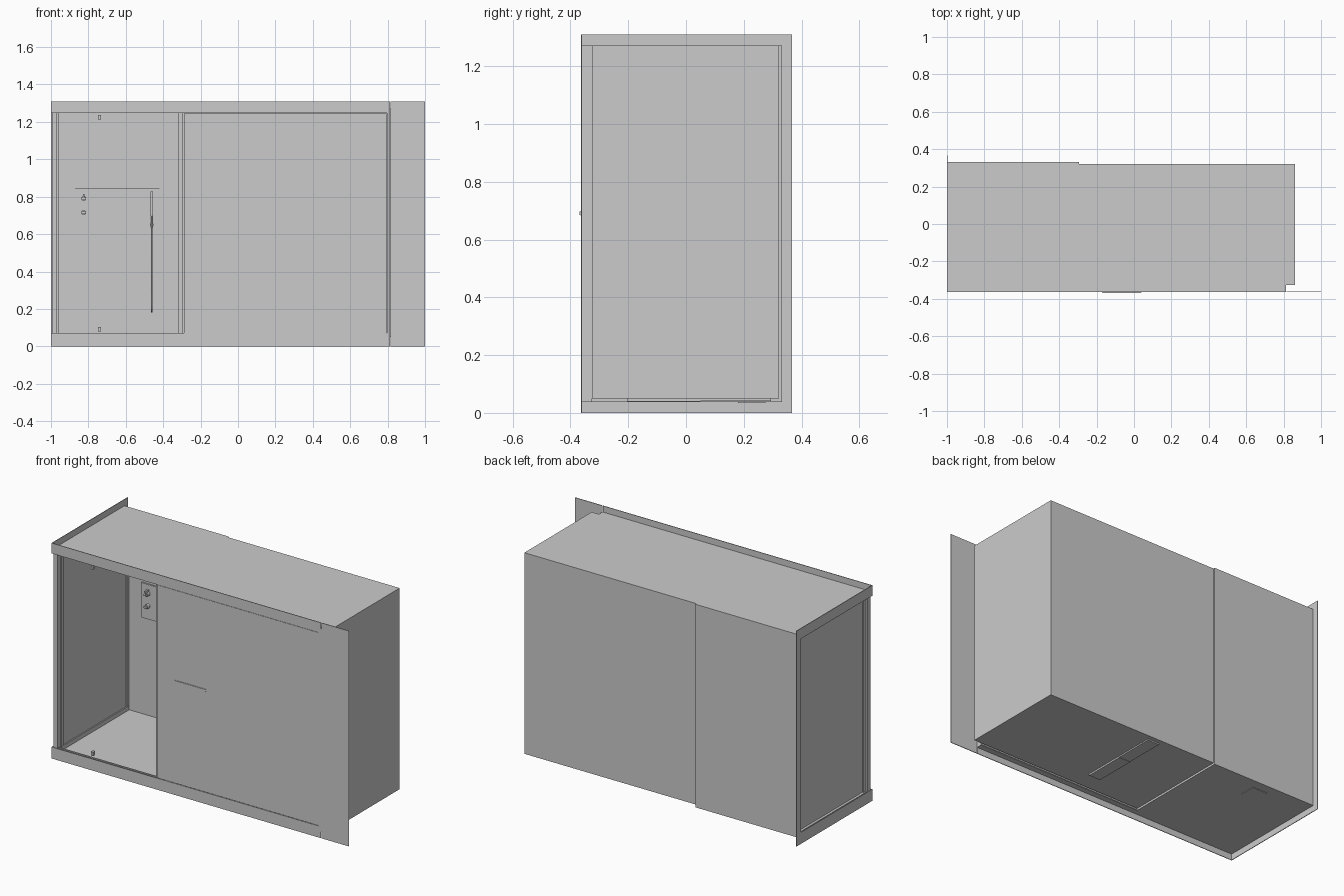
import bpy, bmesh
from mathutils import Vector

if "Cube" in bpy.data.objects:
    bpy.data.objects.remove(bpy.data.objects["Cube"])


def box(name, x, y, z, bevel=0.0):
    """Axis-aligned slab given by its (min, max) ranges."""
    bm = bmesh.new()
    bmesh.ops.create_cube(bm, size=1)
    for v in bm.verts:
        v.co = Vector([(r[0] + r[1]) / 2 + c * (r[1] - r[0]) for r, c in zip((x, y, z), v.co)])
    if bevel:
        bmesh.ops.bevel(bm, geom=bm.edges[:], offset=bevel, segments=2, affect='EDGES')
    me = bpy.data.meshes.new(name)
    bm.to_mesh(me)
    bm.free()
    ob = bpy.data.objects.new(name, me)
    bpy.context.collection.objects.link(ob)
    return ob


def knob(name, x, y, z, r, depth):
    """Short cylinder sticking out of the back wall towards the front."""
    bpy.ops.mesh.primitive_cylinder_add(vertices=16, radius=r, depth=depth,
                                        location=(x, y, z), rotation=(1.5708, 0, 0))
    bpy.context.object.name = name
    bpy.ops.object.shade_smooth_by_angle()


F, B = -0.362, 0.332          # front and back of the body
BOT, TOP = 0.037, 1.272
T = 0.006                     # sheet thickness
MID = -0.295                  # where the two compartments meet

# Left compartment shell
box("left_floor", (-0.998, MID), (F, B), (BOT, BOT + T))
box("left_ceiling", (-0.998, MID), (F, B), (TOP - T, TOP))
box("left_back_wall", (-0.998, MID), (B - T, B), (BOT, TOP))
box("divider", (-0.32, MID), (-0.33, B), (BOT, TOP))

# Right compartment shell, slightly smaller and set back behind the flange
RF, RB, RBOT, RX = -0.325, 0.322, 0.049, 0.862
box("right_floor", (MID, RX), (RF, RB), (RBOT, RBOT + T))
box("right_ceiling", (MID, RX), (RF, RB), (TOP - T, TOP))
box("right_back_wall", (MID, RX), (RB - T, RB), (RBOT, TOP))
box("right_end_wall", (RX - T, RX), (RF, RB), (RBOT, TOP))
box("right_return", (0.81, RX), (RF, RF + T), (RBOT, TOP))
box("neck_side", (0.808, 0.814), (F, RF), (BOT, TOP))
box("neck_bottom", (MID, 0.814), (F, RF), (BOT, BOT + T))
box("neck_top", (MID, 0.814), (F, RF), (TOP - T, TOP))

# Front and left flanges wrapping the open corner
S = 0.002
for name, z in (("bottom", (0, 0.07)), ("top", (1.247, 1.31))):
    box("front_flange_" + name, (-1, 0.812), (F - S, F + S), z)
    box("side_flange_" + name, (-1, -1 + 2 * S), (F, 0.367), z)
box("front_stile", (0.797, 0.812), (F - S, F + S), (0.07, 1.247))
box("right_flange", (0.815, 1), (F - S, F + S), (0, 1.31))
box("side_flange_back", (-1, -1 + 2 * S), (0.325, 0.367), (0.07, 1.247))

# Inner lips behind the flange openings, with the sliding track
for name, z in (("bottom", (BOT, 0.068)), ("top", (1.249, TOP))):
    box("front_lip_" + name, (-0.99, 0.797), (-0.345, -0.338), z)
    box("side_lip_" + name, (-0.99, -0.96), (-0.325, 0.325), z)

# Closed left side panel with its frame and the corner post
box("side_panel", (-0.975, -0.967), (-0.325, 0.325), (0.06, 1.255))
for name, y in (("front", (-0.325, -0.305)), ("back", (0.305, 0.325))):
    box("side_panel_frame_" + name, (-0.982, -0.961), y, (0.06, 1.255))
box("corner_post", (-0.994, -0.967), (-0.354, -0.325), (BOT, TOP))

# Front door and pull handle
box("front_door", (-0.29, 0.795), (F - 0.001, F + 0.015), (0.072, 1.245))
box("door_handle", (-0.17, 0.04), (-0.368, F), (0.683, 0.699), 0.002)

# Track guides
for name, z in (("lower", (0.078, 0.102)), ("upper", (1.212, 1.236))):
    box("guide_" + name, (-0.749, -0.733), (-0.345, -0.325), z)

# Wash station on the back wall
PY = B - T
box("wash_panel", (-0.873, -0.418), (PY - 0.01, PY), (0.632, 0.845), 0.002)
for z in (0.79, 0.715):
    knob("tap_base", -0.825, PY - 0.02, z, 0.013, 0.02)
    box("tap_lever", (-0.837, -0.813), (PY - 0.04, PY - 0.03), (z - 0.005, z + 0.005))
box("tap_spout", (-0.83, -0.82), (PY - 0.045, PY - 0.01), (0.79, 0.815))
box("spray_head", (-0.468, -0.454), (PY - 0.035, PY - 0.012), (0.695, 0.83), 0.003)
knob("spray_holder", -0.461, PY - 0.018, 0.65, 0.01, 0.02)

# Hose looping down from the spray head
cu = bpy.data.curves.new("hose", 'CURVE')
cu.dimensions = '3D'
cu.bevel_depth = 0.004
cu.bevel_resolution = 2
pts = [(-0.461, PY - 0.03, 0.70), (-0.461, PY - 0.05, 0.30), (-0.461, PY - 0.035, 0.185),
       (-0.461, PY - 0.02, 0.30), (-0.461, PY - 0.018, 0.64)]
sp = cu.splines.new('BEZIER')
sp.bezier_points.add(len(pts) - 1)
for p, co in zip(sp.bezier_points, pts):
    p.co = co
    p.handle_left_type = p.handle_right_type = 'AUTO'
bpy.context.collection.objects.link(bpy.data.objects.new("hose", cu))

# Underside channel and drain hatch
box("floor_channel_front", (0.07, 0.147), (-0.205, 0.05), (0.039, RBOT))
box("floor_channel_back", (0.07, 0.147), (0.05, 0.295), (0.041, RBOT))
box("drain_hatch", (-0.715, -0.615), (0.18, 0.275), (0.034, BOT))
